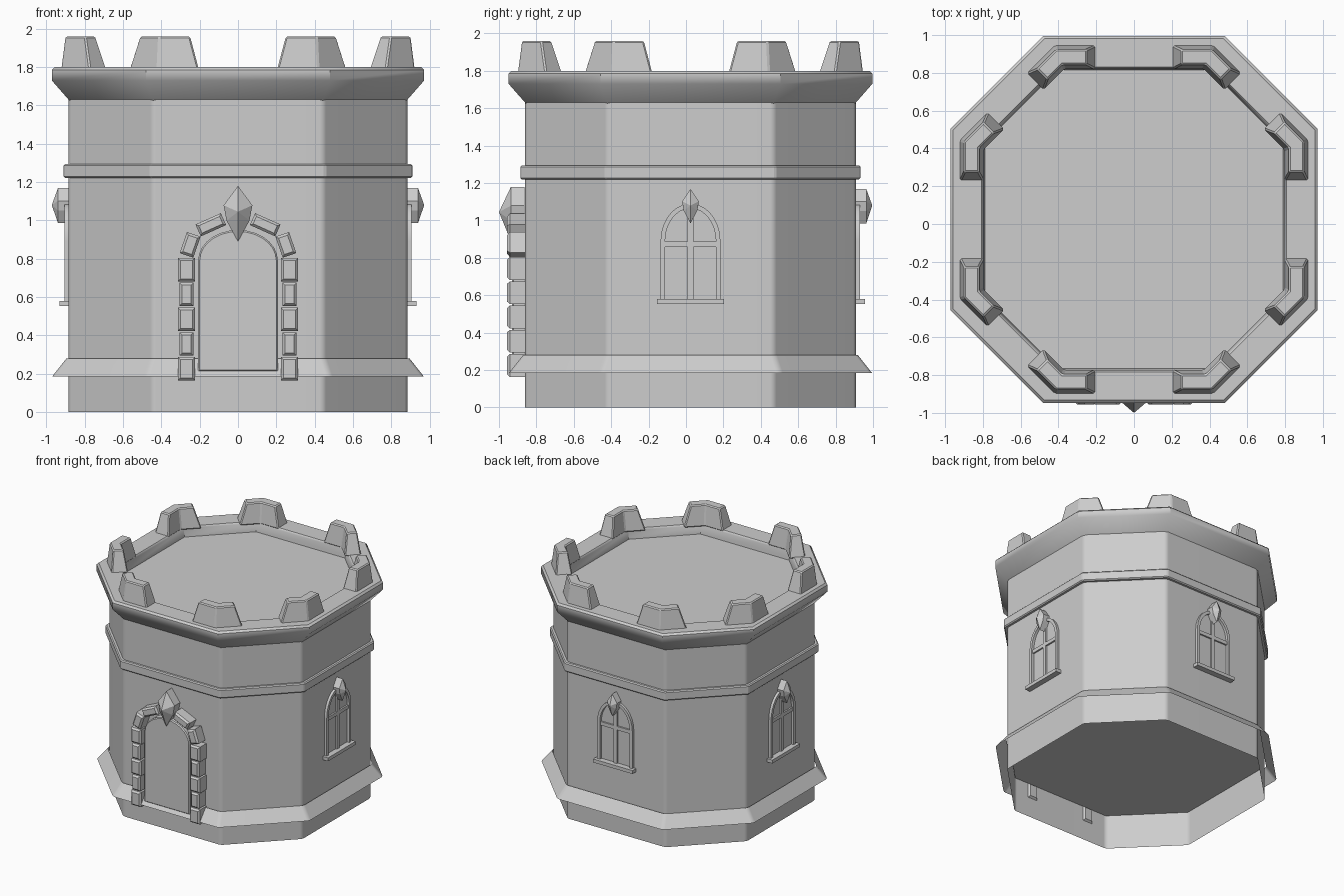
import bpy
import bmesh
import math

cube = bpy.data.objects.get("Cube")
if cube:
    bpy.data.objects.remove(cube)

YC = 0.024      # middle of the tower in y
WALL = 0.885    # distance from the middle to a wall

stone = bpy.data.materials.new("grey stone")
stone.use_nodes = True
stone.diffuse_color = (0.61, 0.61, 0.61, 1)
stone.node_tree.nodes["Principled BSDF"].inputs["Base Color"].default_value = (0.61, 0.61, 0.61, 1)


def loft(name, loops, start=True, end=True, turn=0, bevel=0, round_corners=0):
    """Skin a stack of closed loops, optionally capped, turned about z in quarter turns."""
    bm = bmesh.new()
    rings = [[bm.verts.new(p) for p in loop] for loop in loops]
    n = len(rings[0])
    for a, b in zip(rings, rings[1:]):
        for i in range(n):
            j = (i + 1) % n
            if len(b) == 1:
                bm.faces.new((a[i], a[j], b[0]))
            else:
                bm.faces.new((a[i], a[j], b[j], b[i]))
    if start:
        bm.faces.new(rings[0])
    if end and len(rings[-1]) > 1:
        bm.faces.new(rings[-1])
    bmesh.ops.recalc_face_normals(bm, faces=bm.faces)
    if round_corners:
        upright = [e for e in bm.edges if abs(e.verts[0].co.z - e.verts[1].co.z) > 0.05]
        bmesh.ops.bevel(bm, geom=upright, offset=round_corners, segments=2,
                        profile=0.5, affect='EDGES')
    mesh = bpy.data.meshes.new(name)
    bm.to_mesh(mesh)
    bm.free()
    mesh.materials.append(stone)
    ob = bpy.data.objects.new(name, mesh)
    bpy.context.collection.objects.link(ob)
    ob.location.y = YC
    ob.rotation_euler.z = turn * math.pi / 2
    if bevel:
        mod = ob.modifiers.new("Bevel", 'BEVEL')
        mod.width = bevel
        mod.segments = 1
    return ob


def smooth(ob, angle=30):
    bpy.ops.object.select_all(action='DESELECT')
    ob.select_set(True)
    bpy.context.view_layer.objects.active = ob
    bpy.ops.object.shade_smooth_by_angle(angle=math.radians(angle))
    ob.modifiers.new("Flat Sides", 'WEIGHTED_NORMAL').keep_sharp = True


def octagon(h, z):
    """Ring whose four main sides lie at h; the corner sides follow at the same offset."""
    b = 0.445 + (h - WALL) * math.tan(math.pi / 8)
    quarter = [(h, -b), (h, b)]
    pts = []
    for _ in range(4):
        pts += [(x, y, z) for x, y in quarter]
        quarter = [(-y, x) for x, y in quarter]
    return pts


def tower_ring(name, profile, **kw):
    return loft(name, [octagon(h, z) for h, z in profile], **kw)


def on_wall(pts, depth):
    """Place flat (x, z) points at a distance in front of the middle."""
    return [(x, -depth, z) for x, z in pts]


def rect(cx, cz, w, h, angle=0):
    c, s = math.cos(angle), math.sin(angle)
    return [(cx + x * c - z * s, cz + x * s + z * c)
            for x, z in ((-w / 2, -h / 2), (w / 2, -h / 2), (w / 2, h / 2), (-w / 2, h / 2))]


def arch(w, bottom, spring, top, n=14):
    """Outline of an arched opening, from bottom left over the top to bottom right."""
    curve = [(-w * math.cos(math.pi * i / n), spring + (top - spring) * math.sin(math.pi * i / n))
             for i in range(n + 1)]
    return [(-w, bottom)] + curve + [(w, bottom)]


def box(name, r, d0, d1, turn=0):
    return loft(name, [on_wall(r, d0), on_wall(r, d1)], turn=turn)


def keystone(name, w, low, mid, high, d0, d1, tip, turn=0):
    outline = [(0, low), (w * 0.8, mid - 0.3 * (mid - low)), (w, mid + 0.25 * (high - mid)),
               (0, high), (-w, mid + 0.25 * (high - mid)), (-w * 0.8, mid - 0.3 * (mid - low))]
    loft(name, [on_wall(outline, d0), on_wall(outline, d1), on_wall([(0, mid)], tip)], turn=turn)


# Walls, floor and mouldings
smooth(tower_ring("walls", [(WALL, 0), (WALL, 1.63)], start=False, end=False, round_corners=0.02))
tower_ring("floor", [(0.88, 0.28), (0.88, 0.285)])
smooth(tower_ring("base_skirt", [(0.97, 0.185), (WALL + 0.01, 0.28)],
                  start=False, end=False, round_corners=0.02))
tower_ring("string_course", [(0.88, 1.22), (0.91, 1.22), (0.91, 1.295), (0.88, 1.295)],
           start=False, end=False, bevel=0.008)
parapet = tower_ring("parapet_and_deck", [(0.88, 1.625), (0.972, 1.73), (0.972, 1.785),
                                          (0.957, 1.8), (0.808, 1.8), (0.797, 1.787),
                                          (0.79, 1.72)], start=False)
smooth(parapet, 42)


# Battlements, bent round each corner of the parapet
def bent(corner, thick, flat_leg, slant_leg, z):
    x, y = corner
    k = math.tan(math.pi / 8)
    r = math.sqrt(0.5)
    ix, iy = x - thick * k, y - thick
    inner_flat, inner_slant = flat_leg - thick * k, slant_leg - thick * k
    return [(x - flat_leg, y, z), (x, y, z), (x + slant_leg * r, y - slant_leg * r, z),
            (ix + inner_slant * r, iy - inner_slant * r, z), (ix, iy, z),
            (ix - inner_flat, iy, z)]


foot = bent((0.42, 0.922), 0.126, 0.215, 0.21, 1.79)
crown = bent((0.412, 0.9), 0.08, 0.162, 0.145, 1.96)
for sx in (-1, 1):
    for sy in (-1, 1):
        for swap in (False, True):
            loops = [[((y if swap else x) * sx, (x if swap else y) * sy, z) for x, y, z in loop]
                     for loop in (foot, crown)]
            loft("battlement", loops, bevel=0.008)

# Doorway: panel standing proud of the skirt, stone blocks and keystone
door = arch(0.208, 0.21, 0.79, 0.95)
door_face = arch(0.2, 0.218, 0.79, 0.942)
loft("door_panel", [on_wall(door, 0.888), on_wall(door, 0.945), on_wall(door_face, 0.953)])


def block(cx, cz, w, h, angle=0):
    full = rect(cx, cz, w, h, angle)
    face = rect(cx, cz, w - 0.026, h - 0.026, angle)
    loft("door_block", [on_wall(face, 0.87), on_wall(full, 0.886),
                        on_wall(full, 0.966), on_wall(face, 0.98)])


for side in (-1, 1):
    for i in range(5):
        block(side * 0.269, 0.225 + i * 0.1295, 0.074 if i % 2 else 0.09, 0.122)
    block(side * 0.25, 0.872, 0.075, 0.116, side * 0.33)
    block(side * 0.142, 0.977, 0.145, 0.068, side * -0.42)
keystone("door_keystone", 0.075, 0.89, 1.045, 1.18, 0.888, 0.96, 1.024)

# Windows on the other three sides
for turn in (1, 2, 3):
    outer = arch(0.16, 0.575, 0.89, 1.09)
    inner = arch(0.136, 0.575, 0.89, 1.065)
    frame = loft("window_frame", [on_wall(outer, 0.875), on_wall(outer, 0.906),
                                  on_wall(inner, 0.906), on_wall(inner, 0.875)],
                 start=False, end=False, turn=turn)
    smooth(frame)
    box("window_mullion", rect(0, 0.82, 0.03, 0.5), 0.875, 0.898, turn)
    box("window_crossbar", rect(0, 0.873, 0.28, 0.03), 0.875, 0.898, turn)
    box("window_sill", rect(0, 0.566, 0.36, 0.028), 0.875, 0.932, turn)
    keystone("window_keystone", 0.045, 0.985, 1.08, 1.168, 0.875, 0.94, 0.972, turn)
